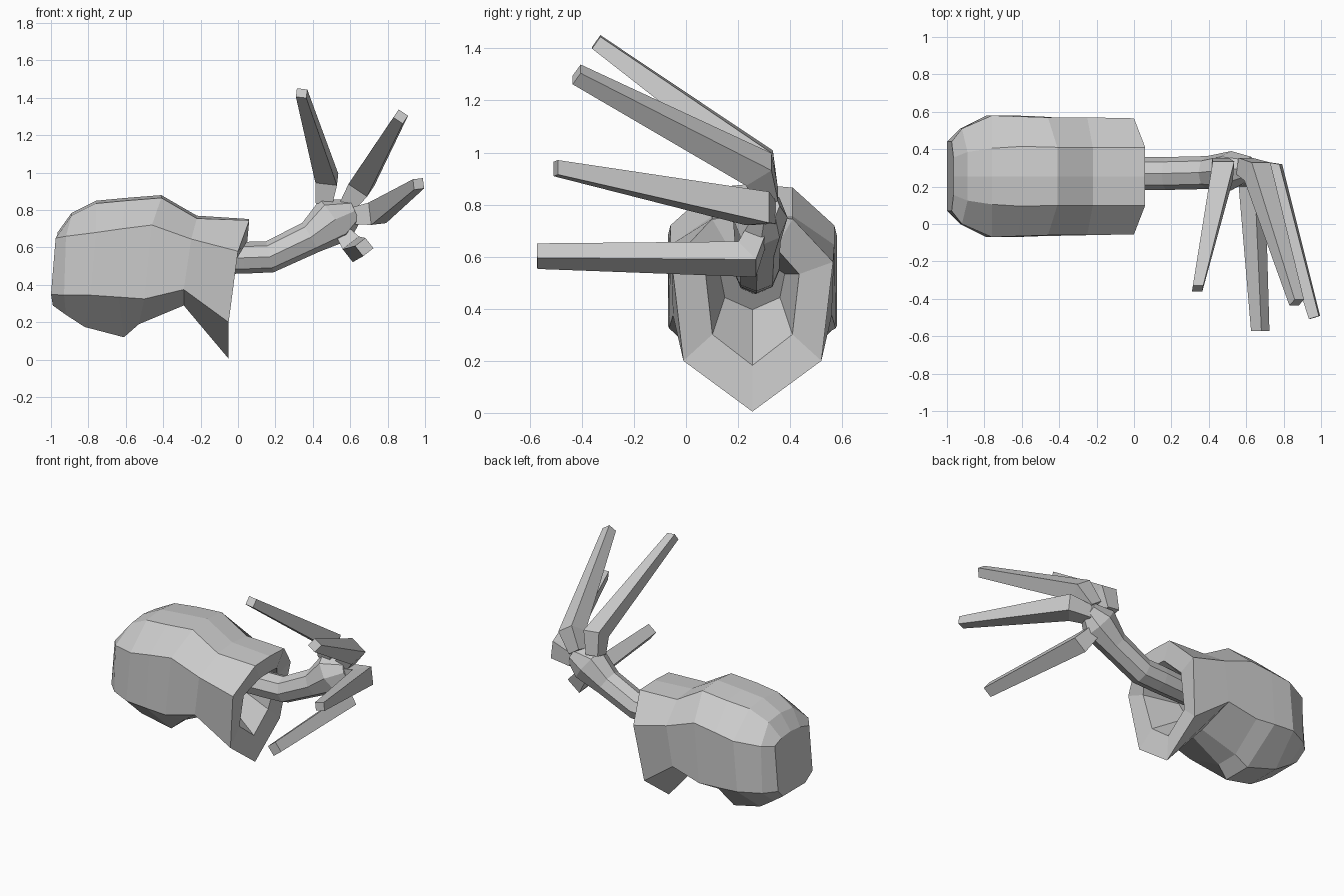
import bpy, bmesh
from math import cos, sin, tau
from mathutils import Vector

if "Cube" in bpy.data.objects:
    bpy.data.objects.remove(bpy.data.objects["Cube"])

YC = 0.255  # centre line of sleeve


def loft(name, rings):
    """Join equal-sized rings into a closed faceted object."""
    bm = bmesh.new()
    loops = [[bm.verts.new(p) for p in r] for r in rings]
    n = len(loops[0])
    for a, b in zip(loops, loops[1:]):
        for i in range(n):
            j = (i + 1) % n
            bm.faces.new((a[i], a[j], b[j], b[i]))
    bm.faces.new(loops[0])
    bm.faces.new(loops[-1])
    bmesh.ops.remove_doubles(bm, verts=bm.verts, dist=0.0005)
    bmesh.ops.recalc_face_normals(bm, faces=bm.faces)
    me = bpy.data.meshes.new(name)
    bm.to_mesh(me)
    bm.free()
    ob = bpy.data.objects.new(name, me)
    bpy.context.collection.objects.link(ob)
    return ob


def sleeve_ring(bottom, low, side, top, crown):
    """Mirror a half section of (x, half width, z) points about the centre line."""
    half = [bottom, low, side, top]
    right = [Vector((x, YC - w, z)) for x, w, z in half]
    left = [Vector((x, YC + w, z)) for x, w, z in reversed(half)]
    return right + [Vector((top[0], YC, crown))] + left


# Sleeve: outside from closed end to rim, then back inside
rings = [
    sleeve_ring((-.99, .12, .29), (-1.0, .185, .35), (-.975, .185, .65), (-.965, .1, .67), .68),
    sleeve_ring((-.92, .12, .24), (-.93, .255, .345), (-.92, .255, .66), (-.89, .13, .77), .785),
    sleeve_ring((-.82, .12, .175), (-.79, .325, .345), (-.76, .325, .68), (-.76, .15, .835), .85),
    sleeve_ring((-.61, .10, .12), (-.64, .325, .335), (-.62, .32, .70), (-.60, .16, .85), .865),
    sleeve_ring((-.53, .08, .19), (-.50, .32, .325), (-.46, .315, .72), (-.41, .155, .865), .88),
    sleeve_ring((-.29, .05, .29), (-.29, .305, .375), (-.25, .315, .645), (-.22, .155, .755), .77),
    sleeve_ring((-.05, 0, .005), (-.05, .265, .2), (0, .31, .58), (.06, .155, .745), .752),
]
rim = rings[-1]
rings.append([Vector((p.x - .01, YC + (p.y - YC) * .58, .46 + (p.z - .46) * .61)) for p in rim])
rings.append([Vector((p.x - .25, YC + (p.y - YC) * .4, .52 + (p.z - .52) * .24)) for p in rim])
loft("sleeve", rings)


# Forearm and palm: eight-sided sections along a bent path
def oval(centre, direction, across, depth):
    d = Vector((direction[0], 0, direction[1])).normalized()
    up = Vector((-d.z, 0, d.x))
    return [Vector(centre) + up * across * cos(tau * i / 8)
            + Vector((0, 1, 0)) * depth * sin(tau * i / 8) for i in range(8)]


loft("forearm_and_palm", [
    oval((-.34, .265, .53), (1, 0), .075, .075),
    oval((.03, .27, .545), (1, .05), .085, .088),
    oval((.17, .27, .55), (1, .25), .085, .088),
    oval((.39, .275, .655), (.85, .5), .09, .088),
    oval((.52, .285, .75), (.8, .6), .135, .105),
    oval((.625, .30, .795), (.9, .4), .065, .06),
])


# Fingers: square-section knuckle bent into a long tapering tip
def finger(name, root, knuckle, tip, sizes):
    pts = [Vector(p) for p in (root, knuckle, tip)]
    spread = pts[1] - pts[0]
    spread.y = 0
    n = spread.cross(Vector((0, 1, 0))).normalized()
    first = (pts[1] - pts[0]).normalized()
    last = (pts[2] - pts[1]).normalized()
    out = []
    for p, t, s in zip(pts, (first, first + last, last), sizes):
        b = t.cross(n).normalized()
        out.append([p + (n * i + b * j) * s for i, j in ((1, 1), (1, -1), (-1, -1), (-1, 1))])
    loft(name, out)


finger("finger_upper", (.46, .31, .84), (.475, .285, .97), (.34, -.345, 1.425), (.045, .058, .028))
finger("finger_middle", (.59, .31, .83), (.66, .28, .935), (.87, -.42, 1.30), (.045, .06, .03))
finger("finger_lower", (.62, .30, .77), (.745, .275, .785), (.965, -.5, .94), (.045, .06, .028))
finger("thumb", (.56, .27, .68), (.63, .235, .59), (.675, -.572, .602), (.04, .055, .035))
